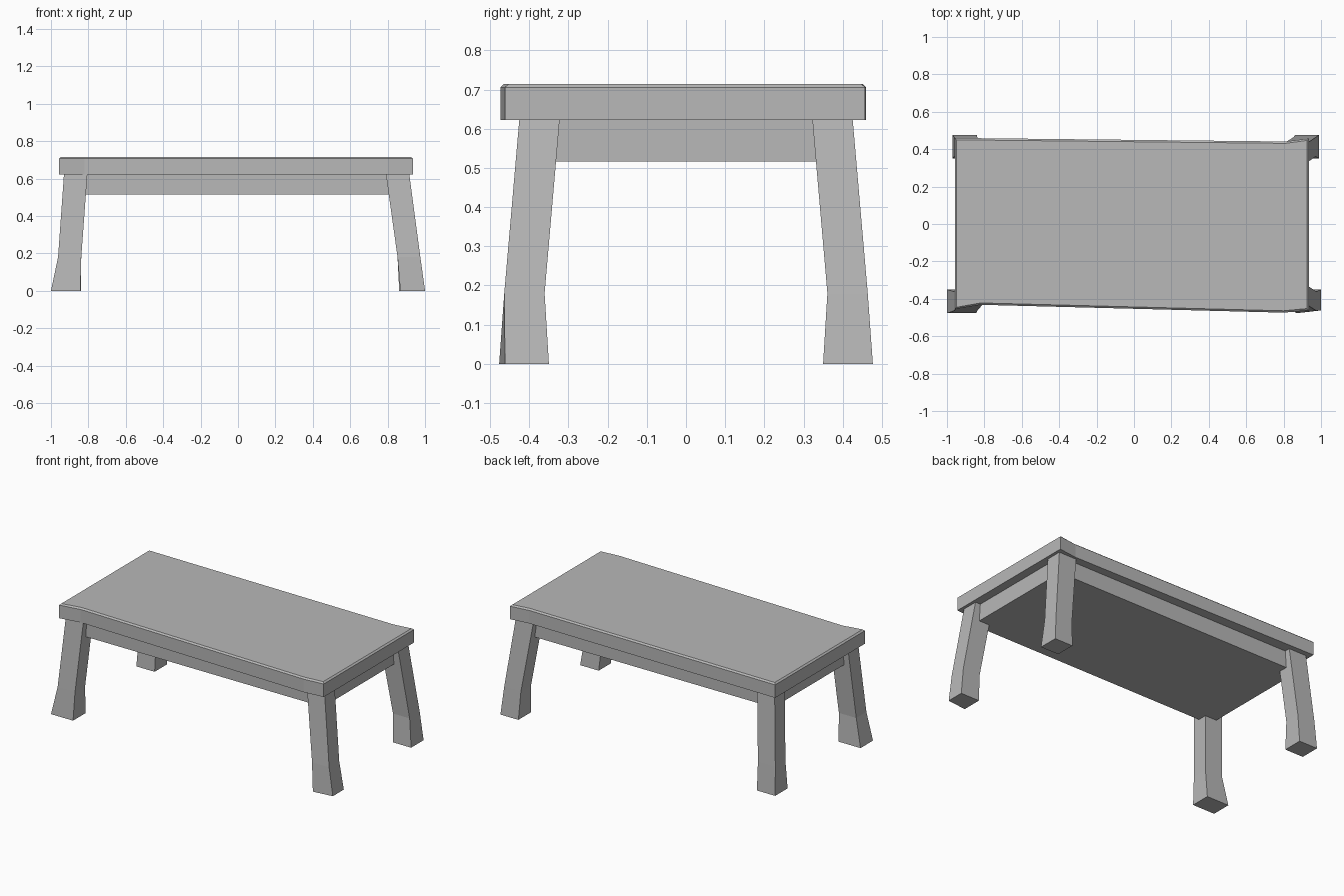
import bpy
import bmesh

cube = bpy.data.objects.get("Cube")
if cube:
    bpy.data.objects.remove(cube, do_unlink=True)

grey = bpy.data.materials.new("plain_grey")
grey.use_nodes = True
colour = (0.48, 0.48, 0.48, 1)
grey.diffuse_color = colour
grey.node_tree.nodes["Principled BSDF"].inputs["Base Color"].default_value = colour


def loft(name, rings):
    """Skin a stack of matching rings and close both ends."""
    bm = bmesh.new()
    loops = [[bm.verts.new(p) for p in ring] for ring in rings]
    n = len(loops[0])
    for low, high in zip(loops, loops[1:]):
        for i in range(n):
            j = (i + 1) % n
            bm.faces.new((low[i], low[j], high[j], high[i]))
    bm.faces.new(loops[0][::-1])
    bm.faces.new(loops[-1])
    bmesh.ops.recalc_face_normals(bm, faces=bm.faces)
    mesh = bpy.data.meshes.new(name)
    bm.to_mesh(mesh)
    bm.free()
    mesh.materials.append(grey)
    obj = bpy.data.objects.new(name, mesh)
    bpy.context.collection.objects.link(obj)
    return obj


def rect(x0, x1, y0, y1, z, skew=0):
    """Rectangle whose outer end is pulled in by skew."""
    return [(x0, y0, z), (x1, y0 - skew, z), (x1, y1, z), (x0, y1, z)]


# Table top: slightly crooked plank with a narrow chamfer around its upper edge
outline = [(-0.958, -0.455), (-0.82, -0.432), (0.8, -0.474), (0.935, -0.462),
           (0.935, 0.457), (0.81, 0.441), (-0.958, 0.46)]
chamfer = 0.01
inner = [(x - chamfer * (1 if x > 0.9 else -1 if x < -0.9 else 0),
          y - chamfer * (1 if y > 0 else -1)) for x, y in outline]
loft("table_top", [[(x, y, 0.622) for x, y in outline],
                   [(x, y, 0.706) for x, y in outline],
                   [(x, y, 0.715) for x, y in inner]])

# Apron block under the top
loft("apron", [rect(-0.895, 0.88, -0.39, 0.39, z) for z in (0.516, 0.622)])

# Splayed legs: x ranges (inner, outer) at foot, knee and top; y ranges shared
legs = {
    "front_right_leg": (-1, -1, (0.843, 1.0), (0.838, 0.962), (0.805, 0.93), 0),
    "front_left_leg": (1, -1, (0.868, 1.0), (0.853, 0.975), (0.79, 0.915), 0.015),
    "back_right_leg": (-1, 1, (0.84, 0.97), (0.838, 0.962), (0.805, 0.93), 0),
    "back_left_leg": (1, 1, (0.862, 0.99), (0.853, 0.972), (0.79, 0.915), 0),
}
for name, (sx, sy, foot, knee, top, skew) in legs.items():
    rings = []
    for (xi, xo), (yi, yo), z, turn in ((foot, (0.35, 0.477), 0, skew),
                                        (knee, (0.361, 0.464), 0.18, 0),
                                        (top, (0.322, 0.425), 0.63, 0)):
        rings.append(rect(sx * xi, sx * xo, sy * yo, sy * yi, z, sy * turn))
    loft(name, rings)
